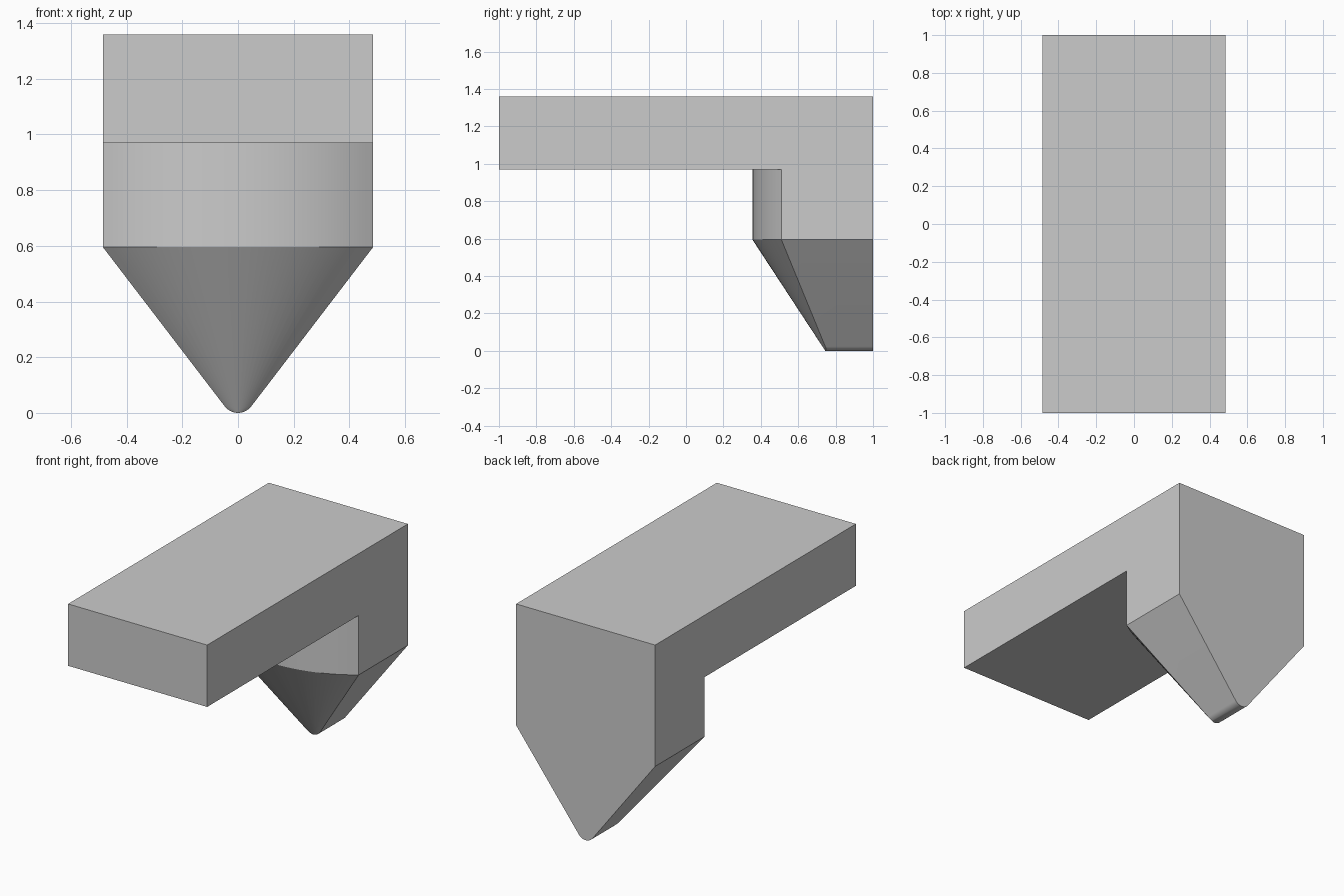
import bpy
import bmesh
from math import sin, cos, radians

cube = bpy.data.objects.get("Cube")
if cube:
    bpy.data.objects.remove(cube)

HALF_W, TOP, SLAB_Z, WEDGE_Z = 0.485, 1.36, 0.97, 0.595
FRONT_Y, TIP_Y, SAG = 0.355, 0.745, 0.155
TIP_R, TIP_ANGLE, BOW_ANGLE = 0.06, radians(52.8), radians(35.5)
COLS, TIP_STEPS = 24, 10

bm = bmesh.new()


def vert(x, y, z):
    return bm.verts.new((x, y, z))


def section(w, z):
    """Bowed front edge of the prong at one height, plus its two back corners."""
    drop = max(0, WEDGE_Z - z) / WEDGE_Z
    y0 = FRONT_Y + (TIP_Y - FRONT_Y) * drop
    row = []
    for i in range(COLS + 1):
        t = BOW_ANGLE * (2 * i / COLS - 1)
        bow = SAG * w / HALF_W * (1 - cos(t)) / (1 - cos(BOW_ANGLE))
        row.append(vert(w * sin(t) / sin(BOW_ANGLE), y0 + bow, z))
    return row, vert(-w, 1, z), vert(w, 1, z)


# Prong sections: upright part, then the wedge down to its rounded tip
slab_row = section(HALF_W, SLAB_Z)
for v in slab_row[1:]:
    bm.verts.remove(v)
slab_row = slab_row[0]
levels = [section(HALF_W, WEDGE_Z)]
for i in range(TIP_STEPS + 1):
    a = TIP_ANGLE * (1 - i / TIP_STEPS)
    levels.append(section(TIP_R * sin(a), TIP_R * (1 - cos(a))))

# Bowed front surface
rows = [slab_row] + [lv[0] for lv in levels]
for upper, lower in zip(rows, rows[1:]):
    for i in range(COLS):
        bm.faces.new((upper[i], upper[i + 1], lower[i + 1], lower[i]))

# Sloping sides and rounded tip
for (ra, la, rb), (rc, lc, rd) in zip(levels, levels[1:]):
    bm.faces.new((ra[0], la, lc, rc[0]))
    bm.faces.new((ra[-1], rb, rd, rc[-1]))

# Slab corners
top = {(s, y): vert(s * HALF_W, y, TOP) for s in (-1, 1) for y in (-1, 1)}
low = {s: vert(s * HALF_W, -1, SLAB_Z) for s in (-1, 1)}
bm.faces.new((top[-1, -1], top[1, -1], top[1, 1], top[-1, 1]))
bm.faces.new((top[-1, -1], top[1, -1], low[1], low[-1]))
bm.faces.new([low[-1]] + slab_row + [low[1]])

# L-shaped sides shared by slab and prong
for s, end, back in ((-1, 0, 1), (1, -1, 2)):
    bm.faces.new((top[s, -1], top[s, 1], levels[0][back],
                  levels[0][0][end], slab_row[end], low[s]))

# Flat back, ending in the rounded tip
bm.faces.new([top[-1, 1], top[1, 1]] + [lv[2] for lv in levels]
             + [lv[1] for lv in reversed(levels)])

bmesh.ops.remove_doubles(bm, verts=bm.verts, dist=0.0002)
bmesh.ops.recalc_face_normals(bm, faces=bm.faces)
mesh = bpy.data.meshes.new("slab_with_wedge_prong")
bm.to_mesh(mesh)
bm.free()

# Plain grey finish
grey = bpy.data.materials.new("plain_grey")
grey.use_nodes = True
color = (0.6, 0.6, 0.6, 1)
grey.diffuse_color = color
grey.node_tree.nodes["Principled BSDF"].inputs["Base Color"].default_value = color
mesh.materials.append(grey)

body = bpy.data.objects.new("slab_with_wedge_prong", mesh)
bpy.context.collection.objects.link(body)
bpy.ops.object.select_all(action='DESELECT')
body.select_set(True)
bpy.context.view_layer.objects.active = body
bpy.ops.object.shade_smooth_by_angle(angle=radians(25))
